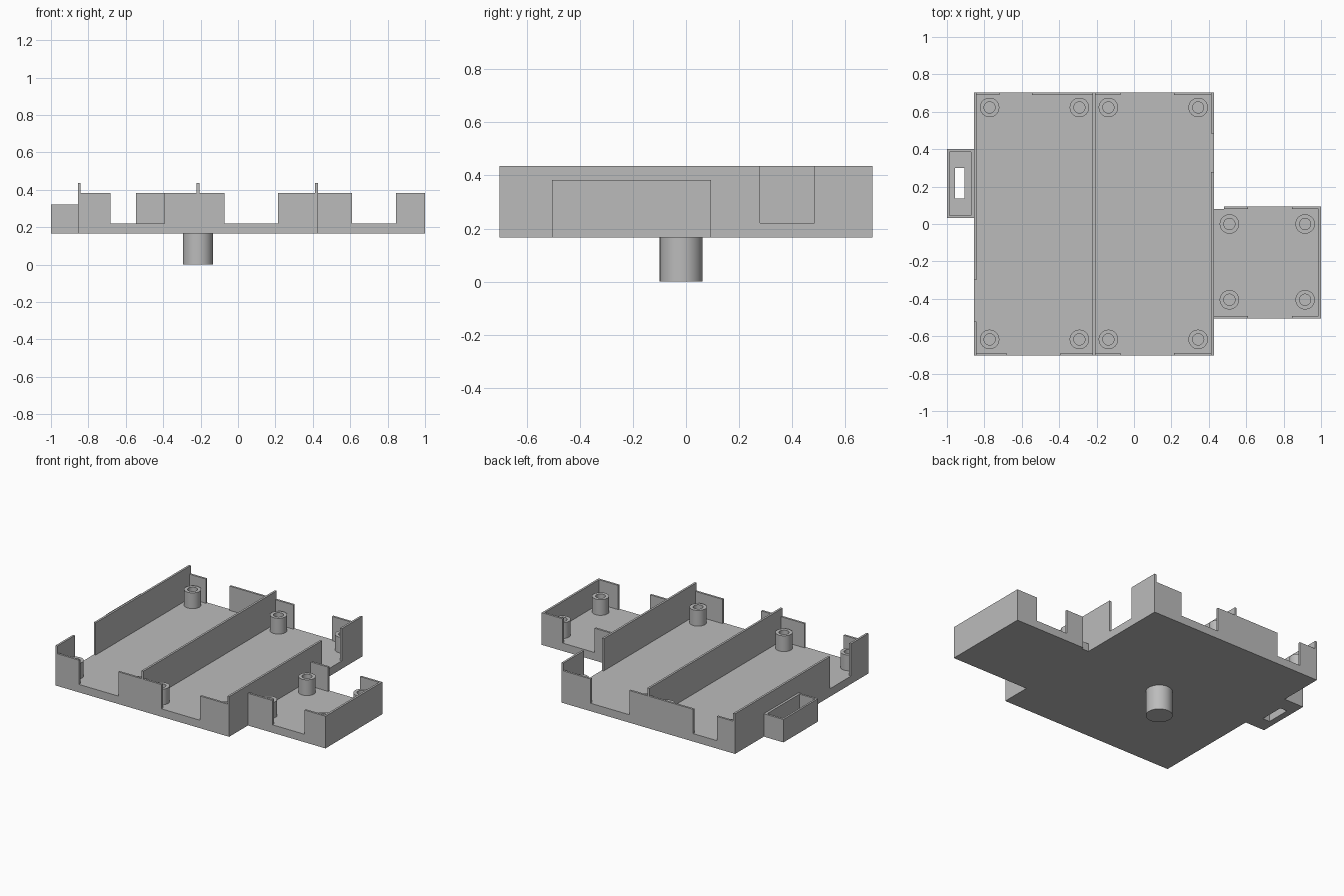
import bpy
import bmesh
import math

if "Cube" in bpy.data.objects:
    bpy.data.objects.remove(bpy.data.objects["Cube"], do_unlink=True)

GREY = (0.5, 0.5, 0.5, 1.0)
grey = bpy.data.materials.new("plain_grey")
grey.use_nodes = True
grey.diffuse_color = GREY
grey.node_tree.nodes["Principled BSDF"].inputs["Base Color"].default_value = GREY


def add_object(name, bm):
    bmesh.ops.recalc_face_normals(bm, faces=bm.faces)
    mesh = bpy.data.meshes.new(name)
    bm.to_mesh(mesh)
    bm.free()
    mesh.materials.append(grey)
    obj = bpy.data.objects.new(name, mesh)
    bpy.context.collection.objects.link(obj)
    return obj


def prism(name, outline, z0, z1):
    """Extrude a flat outline upward."""
    bm = bmesh.new()
    face = bm.faces.new([bm.verts.new((x, y, z0)) for x, y in outline])
    top = bmesh.ops.extrude_face_region(bm, geom=[face])["geom"]
    verts = [v for v in top if isinstance(v, bmesh.types.BMVert)]
    bmesh.ops.translate(bm, verts=verts, vec=(0, 0, z1 - z0))
    return add_object(name, bm)


def rect(x0, x1, y0, y1):
    return [(x0, y0), (x1, y0), (x1, y1), (x0, y1)]


def box(name, x0, x1, y0, y1, z0, z1):
    return prism(name, rect(x0, x1, y0, y1), z0, z1)


def ring(name, outer, inner, z0, z1):
    """Solid between two matching outlines, open through the middle."""
    bm = bmesh.new()
    n = len(outer)
    loops = [[bm.verts.new((x, y, z)) for x, y in line]
             for line, z in ((outer, z0), (outer, z1), (inner, z1), (inner, z0))]
    for a, b in zip(loops, loops[1:] + loops[:1]):
        for i in range(n):
            j = (i + 1) % n
            bm.faces.new((a[i], a[j], b[j], b[i]))
    return add_object(name, bm)


def circle(cx, cy, r, n=40):
    return [(cx + r * math.cos(math.tau * i / n), cy + r * math.sin(math.tau * i / n))
            for i in range(n)]


def smooth(obj):
    bpy.ops.object.select_all(action="DESELECT")
    obj.select_set(True)
    bpy.context.view_layer.objects.active = obj
    bpy.ops.object.shade_smooth_by_angle(angle=math.radians(30))


# Shared levels
BASE, FLOOR, LOW, HIGH = 0.167, 0.22, 0.382, 0.435
T = 0.014
L, R, Y = -0.855, 0.427, 0.703          # main tray
E, S, N = 1.0, -0.505, 0.094            # side tray
STEP = 0.48

# Floors
box("main_floor", L, R, -Y, Y, BASE, FLOOR)
prism("side_floor", [(R, S), (E, S), (E, N), (STEP, N), (STEP, N - T), (R, N - T)],
      BASE, FLOOR)

# Main tray front and back walls, with openings
for x0, x1 in ((L, -0.682), (-0.392, -0.073), (0.213, R)):
    box("front_wall", x0, x1, -Y, -Y + T, FLOOR, LOW)
for x0, x1 in ((L, -0.72), (-0.545, -0.073), (0.213, R)):
    box("back_wall", x0, x1, Y - T, Y, FLOOR, LOW)

# Tall side walls and the divider
for y0, y1 in ((-Y, -0.52), (-0.30, Y)):
    box("right_wall", L, L + T, y0, y1, FLOOR, HIGH)
for y0, y1 in ((-Y, 0.278), (0.485, Y)):
    box("left_wall", R - T, R, y0, y1, FLOOR, HIGH)
box("divider", -0.221, -0.207, -Y, Y, FLOOR, HIGH)

# Side tray walls
box("side_tray_outer_wall", E - T, E, S, N, FLOOR, LOW)
for x0, x1 in ((R, 0.61), (0.845, E)):
    box("side_tray_front_wall", x0, x1, S, S + T, FLOOR, LOW)
    box("side_tray_back_wall", max(x0, STEP), x1, N - T, N, FLOOR, LOW)

# Hollow standoffs
spots = [(x, y) for x in (-0.772, -0.292, -0.137, 0.343) for y in (-0.617, 0.623)]
spots += [(x, y) for x in (0.51, 0.915) for y in (-0.405, 0.0)]
for x, y in spots:
    smooth(ring("standoff", circle(x, y, 0.052), circle(x, y, 0.03), FLOOR, 0.325))

# Small holder with a slot through its floor
outer = rect(-1.0, L, 0.033, 0.4)
inner = rect(-0.987, -0.871, 0.046, 0.386)
ring("holder_floor", outer, rect(-0.957, -0.905, 0.135, 0.3), BASE, FLOOR)
ring("holder_walls", outer, inner, FLOOR, 0.32)

# Mounting peg underneath
smooth(prism("mounting_peg", circle(-0.214, -0.018, 0.081, 48), 0, BASE))
